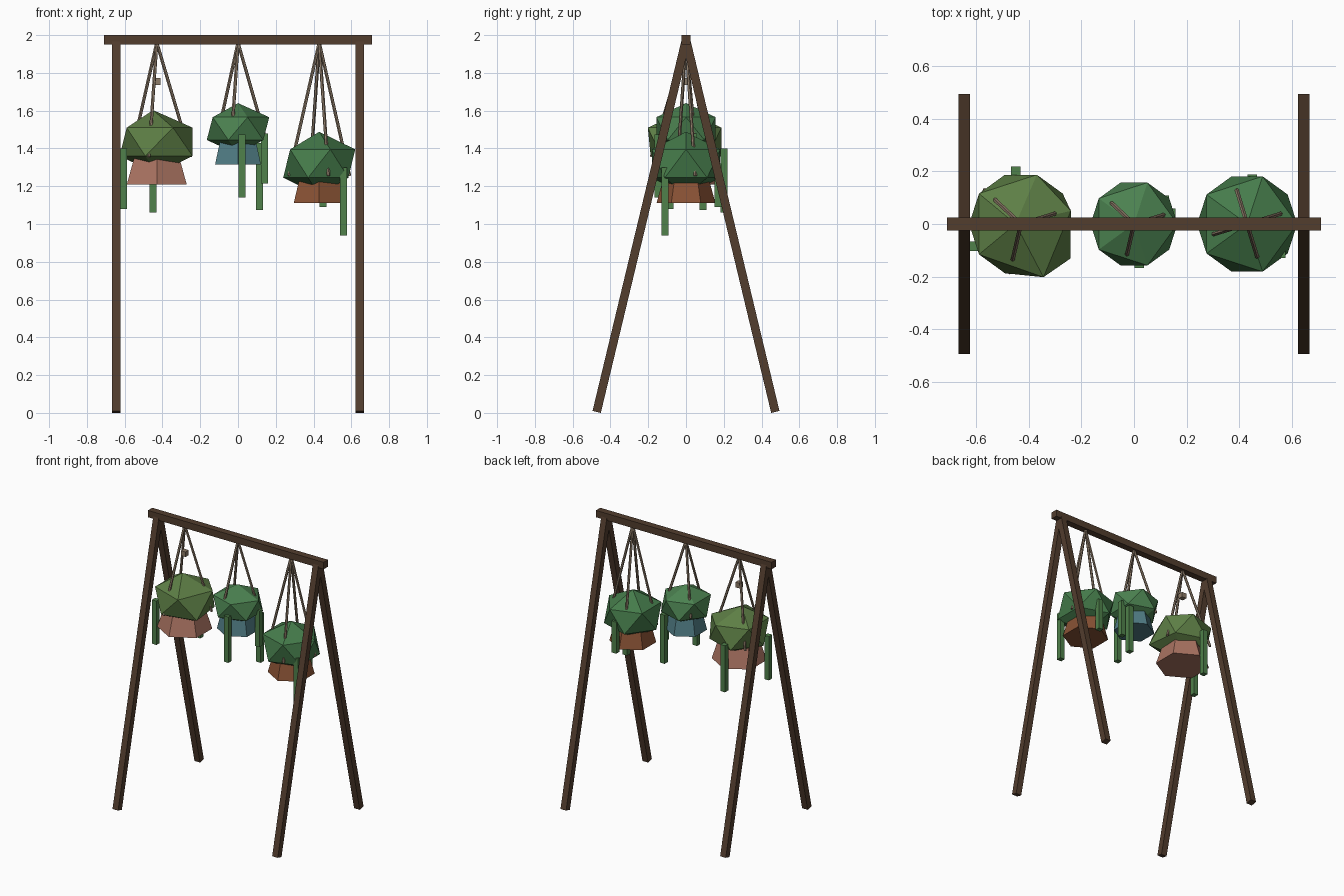
import bpy, math
from mathutils import Vector

if "Cube" in bpy.data.objects:
    bpy.data.objects.remove(bpy.data.objects["Cube"])


def mat(name, r, g, b):
    m = bpy.data.materials.new(name)
    m.diffuse_color = (r, g, b, 1)
    m.use_nodes = True
    m.node_tree.nodes["Principled BSDF"].inputs["Base Color"].default_value = m.diffuse_color
    return m


WOOD = mat("dark_wood", .085, .047, .027)
ROPE = mat("rope", .27, .20, .14)
VINE = mat("vine_green", .08, .22, .07)


def finish(name, m):
    ob = bpy.context.object
    ob.name = name
    ob.data.materials.append(m)
    return ob


def box(name, loc, size, m):
    bpy.ops.mesh.primitive_cube_add(size=1, location=loc)
    ob = finish(name, m)
    ob.scale = size
    return ob


def bar(name, a, b, width, m, sides=4):
    # straight bar between two points, square when sides == 4
    a, b = Vector(a), Vector(b)
    d = b - a
    quat = d.to_track_quat('Z', 'Y')
    if sides == 4:
        ob = box(name, (a + b) / 2, (width, width, d.length), m)
    else:
        bpy.ops.mesh.primitive_cylinder_add(vertices=sides, radius=width / 2,
                                            depth=d.length, location=(a + b) / 2)
        ob = finish(name, m)
    ob.rotation_euler = quat.to_euler()
    return ob


# A-frame stand
box("top_beam", (0, 0, 1.975), (1.42, .05, .05), WOOD)
for sx in (-1, 1):
    for sy in (-1, 1):
        bar("leg", (sx * .645, sy * .473, .005), (sx * .645, 0, 1.975), .045, WOOD)


def planter(x, pot_r, pot_z, pot_mat, leaf_r, leaf_z, leaf_h, leaf_mat,
            ropes, rope_r, vines, nudges=()):
    # pot, flared towards the bottom
    bpy.ops.mesh.primitive_cone_add(vertices=6, radius1=pot_r, radius2=pot_r * .72,
                                    depth=.16, location=(x, 0, pot_z + .08))
    finish("pot", pot_mat)
    # faceted foliage mound
    bpy.ops.mesh.primitive_ico_sphere_add(subdivisions=1, radius=1, location=(x, 0, leaf_z))
    leaf = finish("foliage", leaf_mat)
    for v in leaf.data.vertices:
        v.co = (v.co.x * leaf_r, v.co.y * leaf_r, v.co.z * leaf_h)
    for target, shift in nudges:
        t = Vector(target)
        v = min(leaf.data.vertices, key=lambda q: (q.co - t).length)
        v.co += Vector(shift)
    # ropes from the beam to the pot rim
    for i in range(ropes):
        a = math.radians(17) + i * math.tau / ropes
        bar("rope", (x, 0, 1.96),
            (x + rope_r * math.cos(a), rope_r * math.sin(a), pot_z + .145), .018, ROPE, 6)
    # trailing vines
    for vx, vy, z0, z1 in vines:
        box("vine", (vx, vy, (z0 + z1) / 2), (.037, .037, z1 - z0), VINE)


planter(-.43, .183, 1.21, mat("pink_clay", .40, .17, .12),
        .22, 1.435, .168, mat("olive_leaf", .11, .21, .06), 3, .188,
        [(-.605, -.085, 1.08, 1.40), (-.45, .20, 1.06, 1.40)],
        [((.197, 0, .07), (-.007, .05, 0)), ((.16, -.13, -.07), (.03, -.015, 0)),
         ((.06, -.19, .07), (.025, -.015, 0)), ((0, 0, .17), (-.02, 0, 0))])
planter(0, .14, 1.315, mat("blue_glaze", .08, .20, .23),
        .185, 1.505, .135, mat("fresh_leaf", .07, .22, .08), 3, .15,
        [(.02, -.148, 1.14, 1.475), (.14, .04, 1.215, 1.48), (.115, .09, 1.075, 1.43)])
planter(.43, .156, 1.11, mat("terracotta", .25, .085, .035),
        .213, 1.32, .168, mat("deep_leaf", .06, .20, .07), 4, .168,
        [(.558, -.11, .94, 1.30), (.45, .17, 1.09, 1.32)])

# small knot block on the left ropes
box("rope_knot", (-.43, 0, 1.755), (.037, .037, .037), ROPE)
